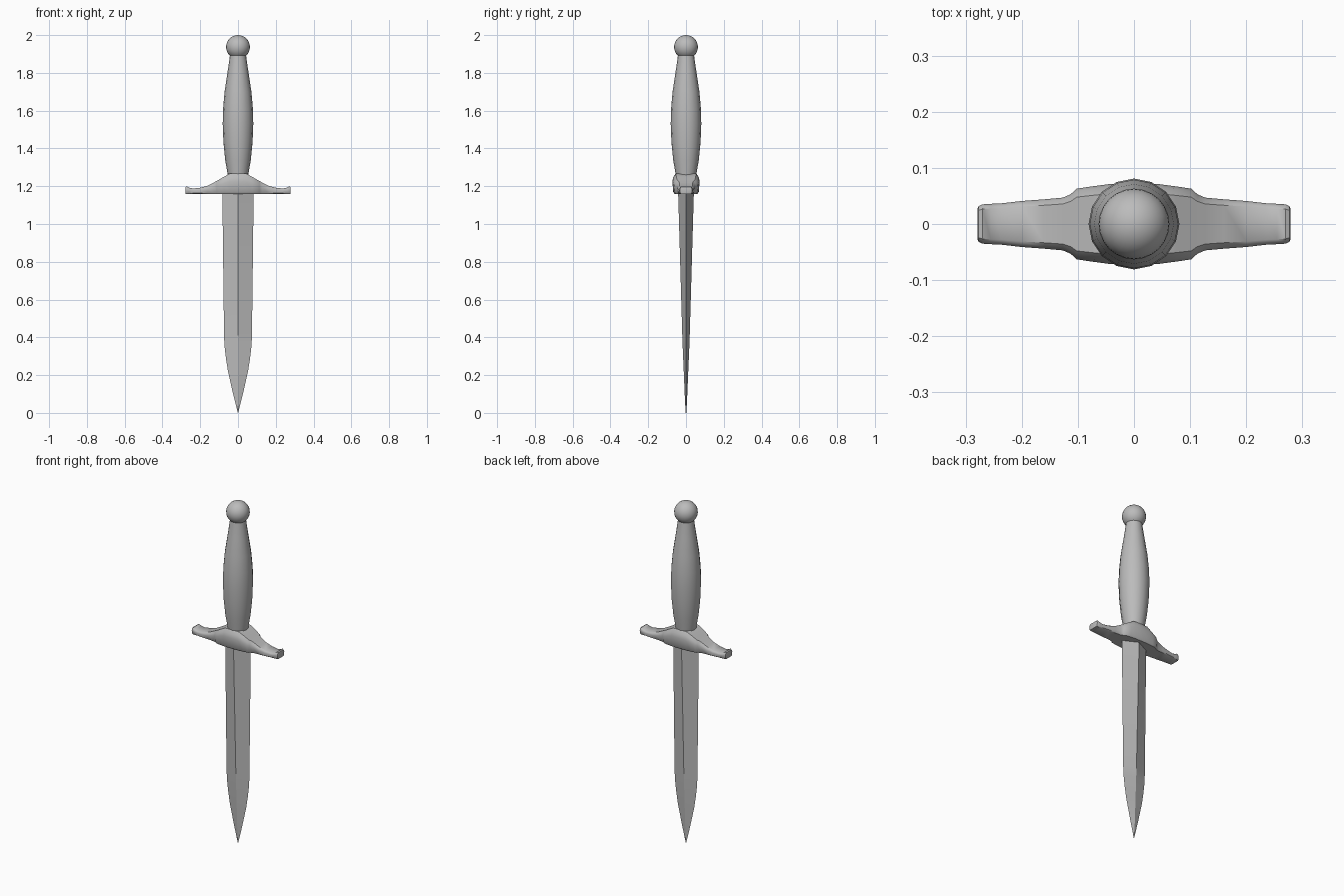
import bpy
import bmesh
from math import cos, sin, pi, radians

cube = bpy.data.objects.get("Cube")
if cube:
    bpy.data.objects.remove(cube, do_unlink=True)

# Single steel grey
steel = bpy.data.materials.new("steel_grey")
steel.use_nodes = True
colour = (0.5, 0.5, 0.5, 1)
steel.diffuse_color = colour
steel.node_tree.nodes["Principled BSDF"].inputs["Base Color"].default_value = colour


def loft(name, rings, angle=30):
    """Skin a list of equal-length point rings and cap both ends."""
    bm = bmesh.new()
    loops = [[bm.verts.new(p) for p in ring] for ring in rings]
    n = len(loops[0])
    for a, b in zip(loops, loops[1:]):
        for i in range(n):
            j = (i + 1) % n
            bm.faces.new((a[i], a[j], b[j], b[i]))
    bm.faces.new(loops[0])
    bm.faces.new(loops[-1])
    bmesh.ops.recalc_face_normals(bm, faces=bm.faces)
    mesh = bpy.data.meshes.new(name)
    bm.to_mesh(mesh)
    bm.free()
    obj = bpy.data.objects.new(name, mesh)
    bpy.context.collection.objects.link(obj)
    finish(obj, angle)
    return obj


def finish(obj, angle):
    obj.data.materials.append(steel)
    bpy.ops.object.select_all(action="DESELECT")
    obj.select_set(True)
    bpy.context.view_layer.objects.active = obj
    bpy.ops.object.shade_smooth_by_angle(angle=radians(angle))


# Blade: diamond section (height, half width, half thickness)
blade = [(0, .001, .002), (.1, .026, .007), (.22, .053, .012), (.29, .064, .015),
         (.36, .072, .018), (.42, .074, .02), (1.18, .083, .042)]
loft("blade", [[(w, 0, z), (0, t, z), (-w, 0, z), (0, -t, z)]
               for z, w, t in blade], 14)

# Grip: round swelling handle (height, radius)
grip = [(1.25, .054), (1.275, .057), (1.34, .068), (1.43, .077), (1.53, .081),
        (1.61, .079), (1.7, .071), (1.8, .056), (1.86, .047), (1.9, .042)]
SIDES = 16
loft("grip", [[(r * cos(2 * pi * i / SIDES), r * sin(2 * pi * i / SIDES), z)
               for i in range(SIDES)] for z, r in grip])

# Crossguard: chamfered sections (distance out, half depth, top height)
half = [(0, .072, 1.267), (.045, .071, 1.266), (.075, .067, 1.25),
        (.102, .063, 1.234), (.113, .053, 1.228), (.127, .047, 1.22),
        (.16, .044, 1.203), (.2, .041, 1.192), (.235, .037, 1.188),
        (.255, .036, 1.191), (.27, .035, 1.199), (.277, .032, 1.196), (.279, .027, 1.19)]


def guard_section(x, d, top):
    base = 1.16
    h = top - base
    side = [(.84, 0), (.94, .1), (1, .62), (.93, .83), (.76, 1)]
    pts = [(x, d * y, base + h * z) for y, z in side]
    return pts + [(x, -y, z) for x, y, z in reversed(pts)]


sections = [(-x, d, t) for x, d, t in reversed(half[1:])] + half
loft("crossguard", [guard_section(*s) for s in sections], 40)

# Pommel: ball on the end of the grip
bpy.ops.mesh.primitive_uv_sphere_add(segments=24, ring_count=16, radius=.063,
                                     location=(0, 0, 1.937))
pommel = bpy.context.object
pommel.name = "pommel"
finish(pommel, 30)
